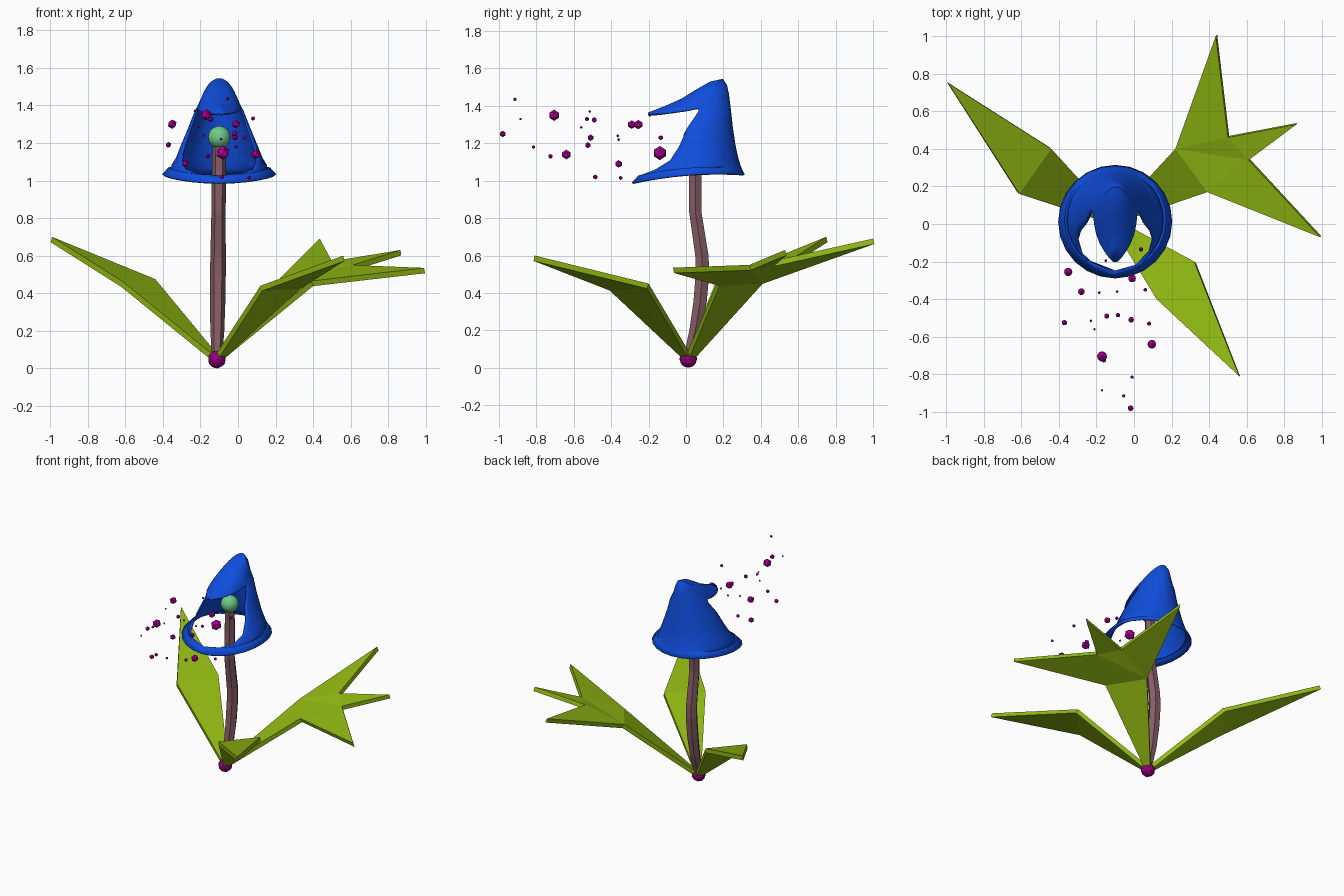
import bpy, bmesh
from math import sin, cos, pi, radians
from mathutils import Vector, Matrix

if "Cube" in bpy.data.objects:
    bpy.data.objects.remove(bpy.data.objects["Cube"])


def material(name, rgb):
    m = bpy.data.materials.new(name)
    m.diffuse_color = (*rgb, 1)
    m.use_nodes = True
    m.node_tree.nodes["Principled BSDF"].inputs["Base Color"].default_value = m.diffuse_color
    return m


BLUE = material("petal_blue", (0.005, 0.075, 0.72))
GREEN = material("leaf_green", (0.28, 0.48, 0.006))
BROWN = material("stem_brown", (0.24, 0.11, 0.13))
PINK = material("pollen_pink", (0.5, 0.0, 0.36))
PLUM = material("root_plum", (0.28, 0.0, 0.2))
MINT = material("stigma_mint", (0.16, 0.6, 0.26))


def finish(bm, name, mat, thickness=0, offset=-1, smooth=False):
    me = bpy.data.meshes.new(name)
    bm.to_mesh(me)
    bm.free()
    ob = bpy.data.objects.new(name, me)
    bpy.context.collection.objects.link(ob)
    me.materials.append(mat)
    if thickness:
        s = ob.modifiers.new("thickness", 'SOLIDIFY')
        s.thickness, s.offset = thickness, offset
    if smooth:
        bpy.ops.object.select_all(action='DESELECT')
        bpy.context.view_layer.objects.active = ob
        ob.select_set(True)
        bpy.ops.object.shade_smooth_by_angle(angle=radians(30))
    return ob


def balls(name, mat, items, sub):
    bm = bmesh.new()
    for x, y, z, r in items:
        bmesh.ops.create_icosphere(bm, subdivisions=sub, radius=r,
                                   matrix=Matrix.Translation((x, y, z)))
    return finish(bm, name, mat)


# Hood: arcs from a back spine point (y, z) about a centre (y, z),
# with half width and half opening angle; the last ones form the front lip
ARCS = [
    (.310, 1.030, .012, 1.008, .300, 180),
    (.295, 1.060, .022, 1.042, .270, 180),
    (.287, 1.080, .021, 1.055, .255, 155),
    (.278, 1.110, .022, 1.080, .250, 135),
    (.268, 1.150, .029, 1.120, .225, 118),
    (.258, 1.200, .044, 1.185, .200, 112),
    (.245, 1.290, .062, 1.280, .160, 108),
    (.235, 1.380, .092, 1.370, .125, 100),
    (.225, 1.460, .065, 1.385, .115, 90),
    (.215, 1.510, .040, 1.380, .112, 90),
    (.195, 1.540, .000, 1.372, .108, 90),
    (.130, 1.525, -.050, 1.366, .098, 90),
    (.060, 1.485, -.100, 1.360, .080, 90),
    (-.020, 1.435, -.140, 1.355, .058, 90),
    (-.110, 1.395, -.175, 1.352, .033, 90),
    (-.200, 1.360, -.200, 1.350, .008, 90)]
SEG = 24
bm = bmesh.new()
rows = []
for i, (sy, sz, cy, cz, w, a) in enumerate(ARCS):
    row = []
    for j in range(SEG + 1):
        p = radians(a) * (2 * j / SEG - 1)
        c = cos(p)
        if a == 90:
            c = max(c, 0) ** 1.5
        lift = 0.022 * sin(p) ** 2 if i < 2 else 0
        row.append(bm.verts.new((-.1 + w * sin(p), cy + (sy - cy) * c,
                                 cz + (sz - cz) * c + lift)))
    rows.append(row)
for r0, r1 in zip(rows, rows[1:]):
    for j in range(SEG):
        bm.faces.new((r0[j + 1], r0[j], r1[j], r1[j + 1]))
bmesh.ops.remove_doubles(bm, verts=bm.verts, dist=1e-4)
bmesh.ops.recalc_face_normals(bm, faces=bm.faces)
finish(bm, "hood_petal", BLUE, 0.01, 0, smooth=True)

# Stem: six-sided tube along a bent path of (y, z, radius)
PATH = [(.02, .09, .03), (.05, .2, .037), (.075, .35, .041), (.088, .5, .042),
        (.085, .6, .041), (.05, .83, .038), (.05, 1.05, .038), (.045, 1.2, .035)]
bm = bmesh.new()
rings = [[bm.verts.new((-.112 + .01 * z + r * cos(k * pi / 3),
                        y + r * sin(k * pi / 3), z)) for k in range(6)]
         for y, z, r in PATH]
for r0, r1 in zip(rings, rings[1:]):
    for k in range(6):
        bm.faces.new((r0[k], r0[(k + 1) % 6], r1[(k + 1) % 6], r1[k]))
bm.faces.new(rings[0][::-1])
bm.faces.new(rings[-1])
finish(bm, "stem", BROWN)

# Root bulb and stigma
balls("root_bulb", PLUM, [(-.112, .012, .048, .048)], 2)
bm = bmesh.new()
bmesh.ops.create_uvsphere(bm, u_segments=20, v_segments=12, radius=.06,
                          matrix=Matrix.Translation((-.1, .045, 1.23)))
finish(bm, "stigma", MINT, smooth=True)


# Leaves: narrow base (points 0, 1), fold line (points 2, 3), then blades
def leaf(name, points, faces):
    k1, k2 = Vector(points[0]), Vector(points[1])
    base = Vector((-.112, .015, .065))
    side = (k1 - k2).normalized() * 0.018
    bm = bmesh.new()
    vs = [bm.verts.new(p) for p in [base + side, base - side, *points]]
    for f in [(0, 1, 3), (0, 3, 2), *faces]:
        face = bm.faces.new([vs[i] for i in f])
        face.normal_update()
        if face.normal.z < 0:
            face.normal_flip()
    finish(bm, name, GREEN, 0.03)


leaf("left_leaf", [(-.44, .40, .475), (-.61, .16, .46), (-.99, .75, .70)],
     [(2, 3, 4)])
leaf("front_leaf", [(.32, -.20, .45), (.12, -.40, .44), (.56, -.81, .60)],
     [(2, 3, 4)])
leaf("split_leaf",
     [(.22, .40, .475), (.39, .17, .465), (.435, 1.0, .69), (.50, .46, .57),
      (.865, .53, .63), (.61, .34, .55), (.99, -.07, .535)],
     [(2, 4, 5), (2, 5, 7), (2, 7, 3), (5, 6, 7), (3, 7, 8)])

# Pollen drifting out of the hood (x, y, z, radius)
POLLEN = [
    (-.35, -.255, 1.30, .025), (-.28, -.36, 1.09, .02), (-.37, -.525, 1.19, .016),
    (-.17, -.705, 1.35, .03), (.095, -.64, 1.14, .026), (.08, -.53, 1.33, .012),
    (-.015, -.51, 1.23, .017), (-.085, -.485, 1.02, .013), (-.145, -.49, 1.325, .015),
    (-.21, -.56, 1.285, .007), (-.23, -.515, 1.37, .007), (-.01, -.29, 1.30, .023),
    (.06, -.35, 1.015, .011), (-.01, -.815, 1.18, .01), (-.17, -.885, 1.33, .007),
    (-.055, -.915, 1.435, .01), (-.018, -.98, 1.25, .017), (.037, -.135, 1.23, .013),
    (-.15, -.195, 1.35, .008), (-.185, -.365, 1.24, .008), (-.09, -.36, 1.22, .008),
    (-.16, -.725, 1.13, .013), (-.08, -.14, 1.148, .038)]
balls("pollen", PINK, POLLEN, 1)
